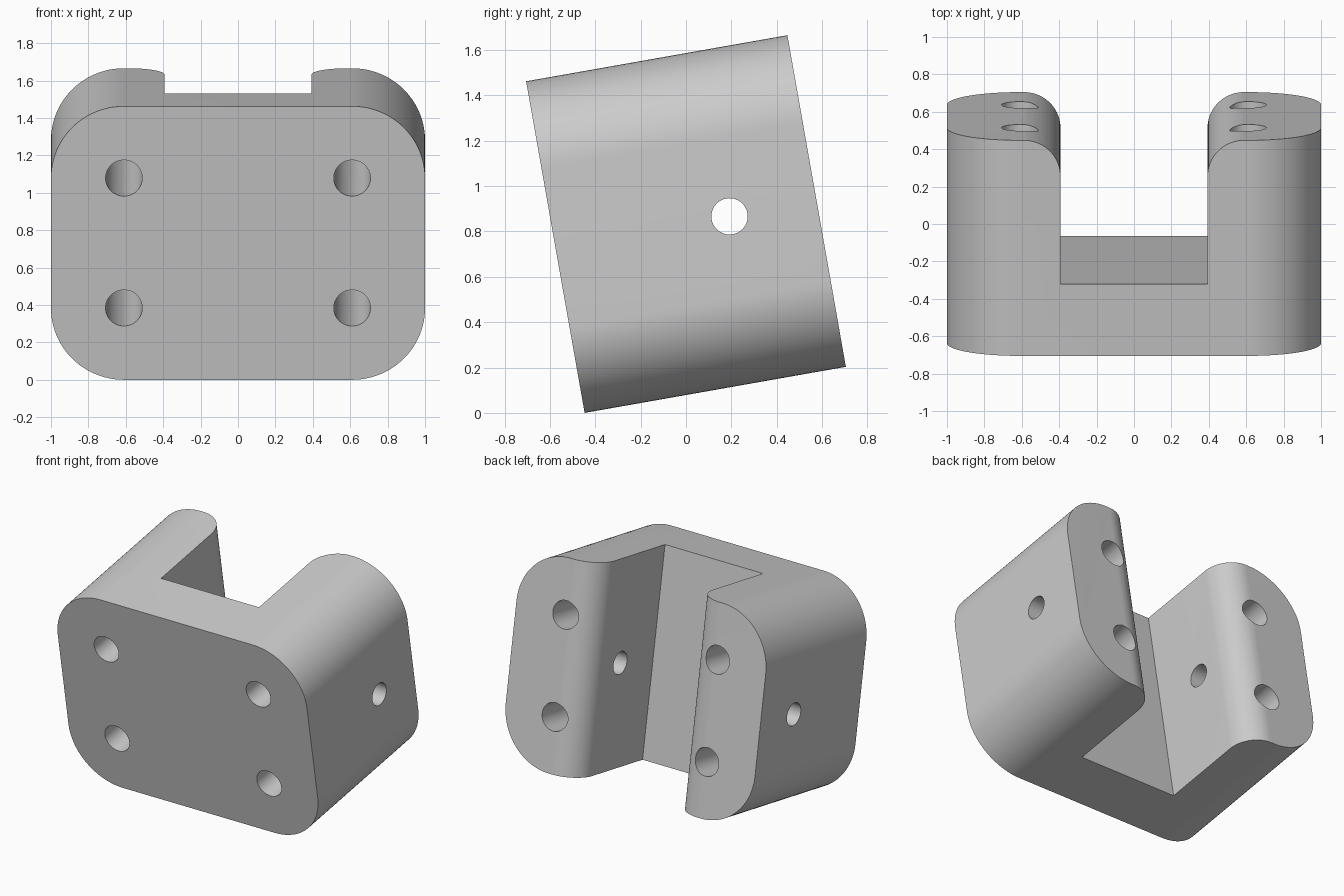
import bpy, bmesh
from math import sin, cos, pi, radians
from mathutils import Matrix

WIDTH, DEPTH, HEIGHT = 2.0, 1.17, 1.485
TILT = radians(10)
CORNER = 0.39         # outer corner radius and front wall thickness
SLOT = 0.393          # half width of the slot
LIP = 0.195           # rounding of the inner arm edges
HOLE, PIN = 0.098, 0.08

cube = bpy.data.objects.get("Cube")
if cube:
    bpy.data.objects.remove(cube)

grey = bpy.data.materials.new("plain grey")
grey.use_nodes = True
grey.diffuse_color = (0.6, 0.6, 0.6, 1)
grey.node_tree.nodes["Principled BSDF"].inputs["Base Color"].default_value = grey.diffuse_color


def arc(cx, cy, r, start, end, steps=24):
    angles = [start + (end - start) * i / steps for i in range(steps + 1)]
    return [(cx + r * cos(a), cy + r * sin(a)) for a in angles]


def prism(name, profile, length, axis):
    """Extrude a closed profile, centred on the origin along the given axis."""
    place = {"X": lambda a, b, c: (c, a, b),
             "Y": lambda a, b, c: (a, c, b),
             "Z": lambda a, b, c: (a, b, c)}[axis]
    bm = bmesh.new()
    near = bm.faces.new([bm.verts.new(place(a, b, -length / 2)) for a, b in profile])
    far = bmesh.ops.extrude_face_region(bm, geom=[near])["geom"]
    bmesh.ops.translate(bm, vec=place(0, 0, length),
                        verts=[v for v in far if isinstance(v, bmesh.types.BMVert)])
    bmesh.ops.recalc_face_normals(bm, faces=bm.faces)
    mesh = bpy.data.meshes.new(name)
    bm.to_mesh(mesh)
    bm.free()
    mesh.materials.append(grey)
    obj = bpy.data.objects.new(name, mesh)
    bpy.context.collection.objects.link(obj)
    return obj


# Block with four rounded corners
cx, cz = WIDTH / 2 - CORNER, HEIGHT / 2 - CORNER
outline = []
for i, (sx, sz) in enumerate([(1, 1), (-1, 1), (-1, -1), (1, -1)]):
    outline += arc(sx * cx, sz * cz, CORNER, i * pi / 2, (i + 1) * pi / 2)
block = prism("u_shaped_bracket", outline, DEPTH, "Y")

# Slot with flared mouth, which rounds the inner arm edges
back, floor = DEPTH / 2, CORNER - DEPTH / 2
flare = arc(SLOT + LIP, back - LIP, LIP, pi, pi / 2)
half = [(SLOT, floor)] + flare + [(SLOT + LIP, back + 0.2)]
slot = half + [(-x, y) for x, y in reversed(half)]
cutters = [prism("slot_cutter", slot, HEIGHT * 1.5, "Z")]

# Four bolt holes from front to back, and a cross pin hole through both arms
for sx in (-1, 1):
    for sz in (-1, 1):
        ring = arc(sx * cx, sz * cz, HOLE, 0, 2 * pi, 48)[:-1]
        cutters.append(prism("bolt_hole_cutter", ring, DEPTH * 1.5, "Y"))
ring = arc((floor + back) / 2, 0, PIN, 0, 2 * pi, 48)[:-1]
cutters.append(prism("pin_hole_cutter", ring, WIDTH * 1.5, "X"))

for cutter in cutters:
    cutter.hide_render = True
    cut = block.modifiers.new(cutter.name, "BOOLEAN")
    cut.operation, cut.solver, cut.object = "DIFFERENCE", "EXACT", cutter

# Bake the cuts and drop the cutters
graph = bpy.context.evaluated_depsgraph_get()
baked = bpy.data.meshes.new_from_object(block.evaluated_get(graph))
block.modifiers.clear()
block.data = baked
for cutter in cutters:
    bpy.data.objects.remove(cutter)

# Lean the bracket back and stand it on the ground
rise = (DEPTH * sin(TILT) + HEIGHT * cos(TILT)) / 2
baked.transform(Matrix.Translation((0, 0, rise)) @ Matrix.Rotation(TILT, 4, "X"))

bpy.ops.object.select_all(action="DESELECT")
block.select_set(True)
bpy.context.view_layer.objects.active = block
bpy.ops.object.shade_smooth_by_angle(angle=radians(30))
